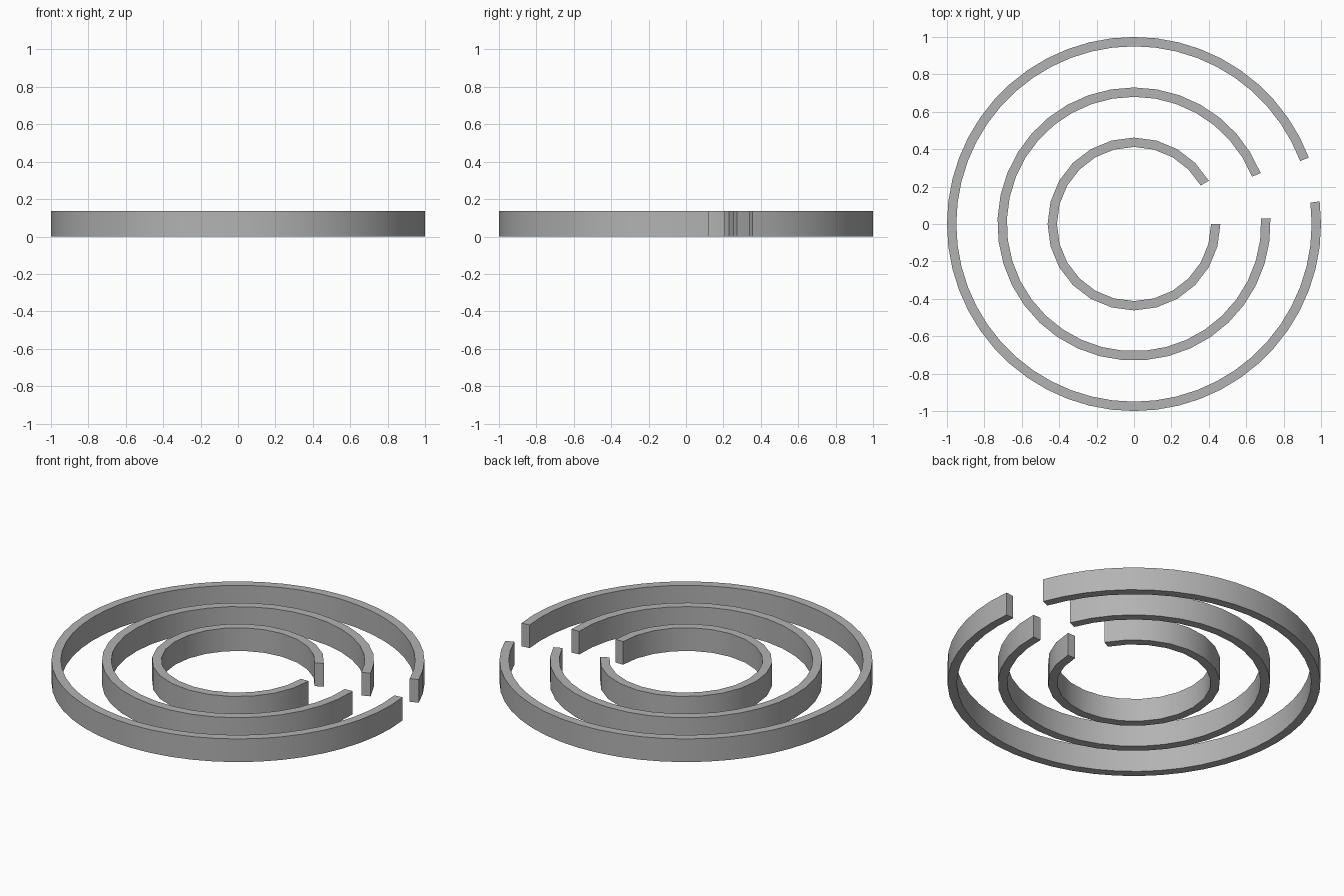
import bpy, bmesh
from math import sin, cos, pi, radians

if "Cube" in bpy.data.objects:
    bpy.data.objects.remove(bpy.data.objects["Cube"])

HEIGHT = 0.137
WALL = 0.05

grey = bpy.data.materials.new("dark_grey")
grey.diffuse_color = (0.45, 0.45, 0.45, 1)
grey.use_nodes = True
grey.node_tree.nodes["Principled BSDF"].inputs["Base Color"].default_value = grey.diffuse_color


def open_ring(name, radius, sides, skip):
    """Ring of flat segments with two segments left out, `skip` steps clockwise from +y."""
    step = 2 * pi / sides
    start = pi / 2 - skip * step
    bm = bmesh.new()
    sections = []
    for i in range(sides - 1):
        a = start + i * step
        profile = [(radius, 0), (radius, HEIGHT),
                   (radius - WALL, HEIGHT), (radius - WALL, 0)]
        sections.append([bm.verts.new((r * cos(a), r * sin(a), z)) for r, z in profile])
    # walls, top and bottom
    for s, t in zip(sections, sections[1:]):
        for k in range(4):
            n = (k + 1) % 4
            bm.faces.new((s[k], t[k], t[n], s[n]))
    # end caps
    bm.faces.new(sections[0])
    bm.faces.new(sections[-1][::-1])
    bmesh.ops.recalc_face_normals(bm, faces=bm.faces)

    mesh = bpy.data.meshes.new(name)
    bm.to_mesh(mesh)
    bm.free()
    mesh.materials.append(grey)
    obj = bpy.data.objects.new(name, mesh)
    bpy.context.collection.objects.link(obj)
    # smooth curved walls, sharp rims
    bpy.ops.object.select_all(action='DESELECT')
    obj.select_set(True)
    bpy.context.view_layer.objects.active = obj
    bpy.ops.object.shade_smooth_by_angle(angle=radians(30))
    return obj


# Three concentric rings, each with a gap on the right side
open_ring("outer_ring", 1.0, 52, 10)
open_ring("middle_ring", 0.73, 37, 7)
open_ring("inner_ring", 0.462, 24, 4)
